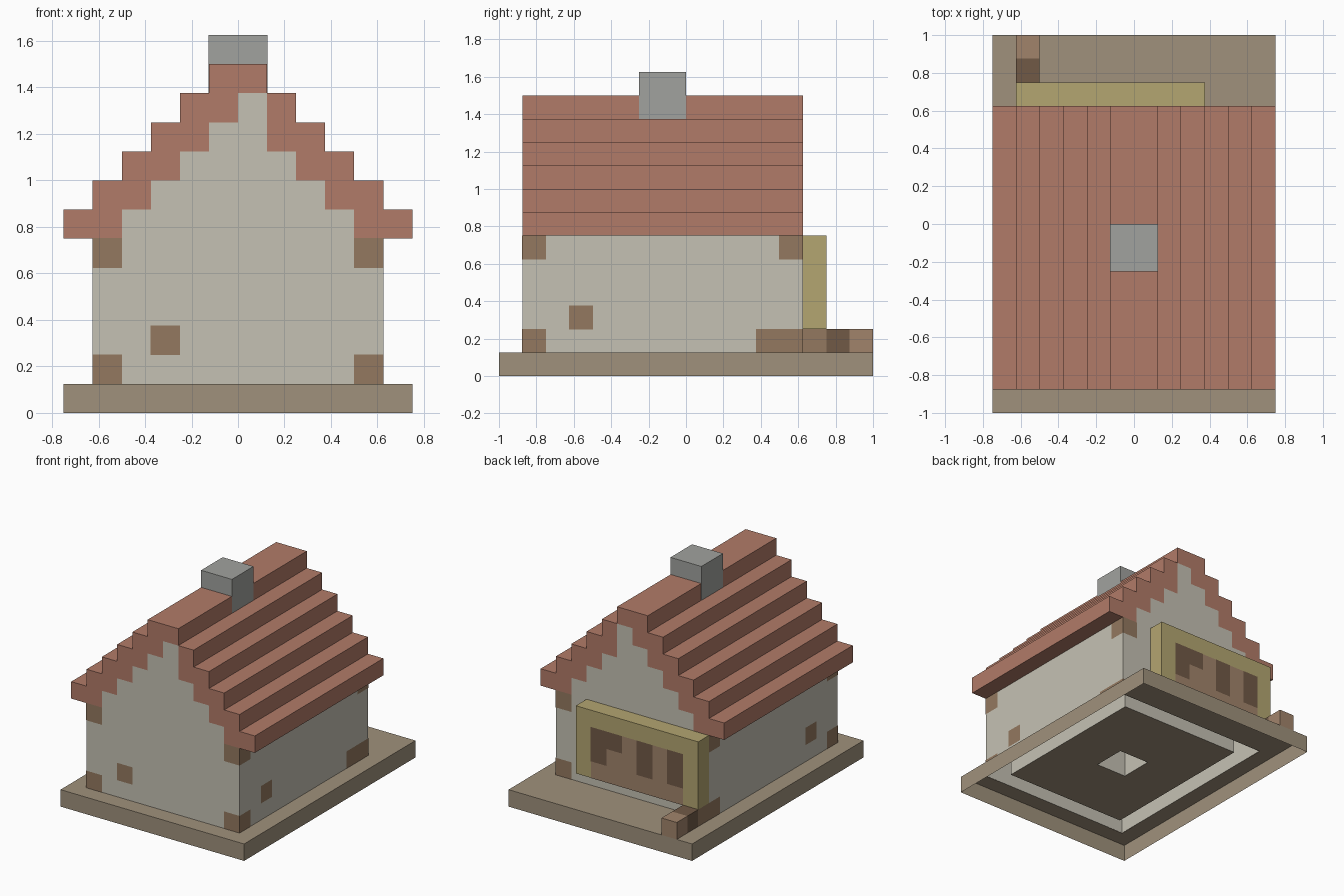
import bpy

if "Cube" in bpy.data.objects:
    bpy.data.objects.remove(bpy.data.objects["Cube"])

U = 0.125  # one block


def mat(name, rgb):
    m = bpy.data.materials.new(name)
    m.diffuse_color = [(c / 255) ** 2.2 for c in rgb] + [1]
    m.use_nodes = True
    m.node_tree.nodes["Principled BSDF"].inputs["Base Color"].default_value = m.diffuse_color
    return m


PLASTER = mat("plaster", (196, 192, 178))
TILE = mat("tile", (176, 122, 104))
WOOD = mat("wood", (146, 120, 96))
LIGHT_WOOD = mat("light_wood", (160, 131, 107))
DARK_WOOD = mat("dark_wood", (112, 90, 72))
EARTH = mat("earth", (158, 144, 123))
STRAW = mat("straw", (178, 164, 112))
STONE = mat("stone", (160, 161, 157))


def build(name, verts, faces, material):
    me = bpy.data.meshes.new(name)
    me.from_pydata(verts, [], faces)
    me.materials.append(material)
    ob = bpy.data.objects.new(name, me)
    bpy.context.collection.objects.link(ob)
    return ob


SIDES = {"x": (0, 1, 3, 2), "X": (4, 6, 7, 5), "y": (0, 4, 5, 1),
         "Y": (2, 3, 7, 6), "z": (0, 2, 6, 4), "Z": (1, 5, 7, 3)}


def box(name, x, y, z, material, keep="xXyYzZ", grow=0.0):
    """Box from block coordinates; keep lists the faces (capital = positive side)."""
    lo = [a[0] * U - grow for a in (x, y, z)]
    hi = [a[1] * U + grow for a in (x, y, z)]
    v = [(a, b, c) for a in (lo[0], hi[0]) for b in (lo[1], hi[1]) for c in (lo[2], hi[2])]
    return build(name, v, [SIDES[k] for k in keep], material)


def ring(name, outer, inner, z, material):
    """Flat rectangle (x0, x1, y0, y1) with a rectangular hole."""
    v = []
    for x0, x1, y0, y1 in (outer, inner):
        v += [(x * U, y * U, z * U) for x, y in ((x0, y0), (x1, y0), (x1, y1), (x0, y1))]
    return build(name, v, [(i, (i + 1) % 4, (i + 1) % 4 + 4, i + 4) for i in range(4)], material)


def sheet(name, profile, y, material):
    """Flat upright face from an x-z profile."""
    return build(name, [(x * U, y * U, z * U) for x, z in profile],
                 [tuple(range(len(profile)))], material)


# Ground slab, open underneath, with a slot below the hollow walls
box("ground_slab", (-6, 6), (-8, 8), (0, 1), EARTH, "xXyY")
ring("ground_top", (-6, 6, -8, 8), (-5, 5, -7, 5), 1, EARTH)
ring("room_floor", (-4, 4, -6, 4), (-1, 1, -2, 0), 1, EARTH)

# Underside of the stepped roof, right to left
under = [(4, 6), (4, 7), (3, 7), (3, 8), (2, 8), (2, 9), (1, 9), (1, 11), (0, 11),
         (0, 10), (-1, 10), (-1, 9), (-2, 9), (-2, 8), (-3, 8), (-3, 7), (-4, 7), (-4, 6)]

# Gable and side walls, each with an outer and inner skin
for label, y_out, y_in in (("front", -7, -6), ("back", 5, 4)):
    sheet(label + "_wall", [(-5, 1), (5, 1), (5, 6)] + under + [(-5, 6)], y_out, PLASTER)
    sheet(label + "_wall_inside", [(-4, 1), (4, 1)] + under, y_in, PLASTER)
box("side_walls", (-5, 5), (-7, 5), (1, 6), PLASTER, "xX")
box("side_walls_inside", (-4, 4), (-6, 4), (1, 6), PLASTER, "xX")

# Stepped tile roof, extruded along y
steps = [p for i in range(6) for p in ((-6 + i, 6 + i), (-6 + i, 7 + i))]
steps += [(-x, z) for x, z in reversed(steps)]
outline = steps + under
n = len(outline)
build("roof", [(x * U, y * U, z * U) for y in (-7, 5) for x, z in outline],
      [tuple(range(n)), tuple(range(2 * n - 1, n - 1, -1))]
      + [(i, i + n, (i + 1) % n + n, (i + 1) % n) for i in range(n)], TILE)

# Chimney, hollow from the floor up
box("chimney_shaft", (-1, 1), (-2, 0), (1, 11), PLASTER, "xXyY")
box("chimney", (-1, 1), (-2, 0), (11, 13), STONE, "xXyYZ", 0.001)

# Timber corner blocks
for sx, kx in ((-1, "x"), (1, "X")):
    for y, ky in ((-7, "y"), (4, "Y")):
        for z in (1, 5):
            x = sorted((4 * sx, 5 * sx))
            box("corner_timber", x, (y, y + 1), (z, z + 1), WOOD, kx + ky, 0.0015)

# Single exposed timbers in the walls
box("front_timber", (-3, -2), (-7, -6), (2, 3), WOOD, "y", 0.0015)
box("side_timbers", (-5, 5), (-5, -4), (2, 3), WOOD, "xX", 0.0015)
box("right_base_timber", (4, 5), (3, 4), (1, 2), WOOD, "X", 0.0015)

# Straw-coloured panel on the back with a wooden inlay
box("back_panel", (-5, 3), (5, 6), (2, 6), STRAW)
box("panel_inlay", (-4, 2), (5, 6), (2, 5), LIGHT_WOOD, "Y", 0.001)
for x, z in ((1, 4), (0, 4), (1, 3), (-2, 3), (-2, 4), (-4, 3), (-4, 4)):
    box("inlay_block", (x, x + 1), (5, 6), (z, z + 1), DARK_WOOD, "Y", 0.002)

# Beam running out from the back corner
for y, m in ((5, WOOD), (6, DARK_WOOD), (7, LIGHT_WOOD)):
    box("beam_block", (-5, -4), (y, y + 1), (1, 2), m, "xXZ" + ("Y" if y == 7 else ""))
